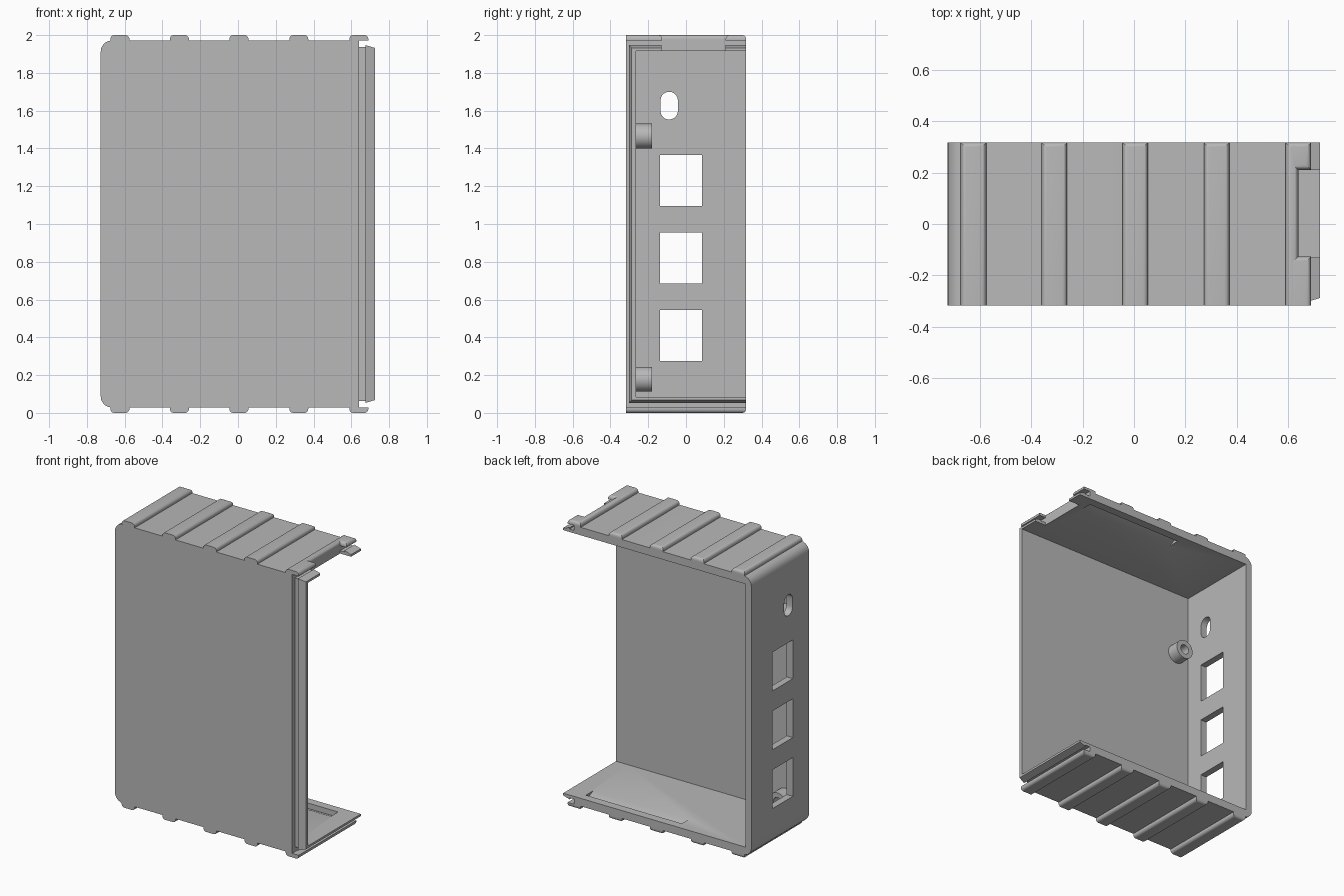
import bpy, bmesh, math
from mathutils import Matrix, Vector

if "Cube" in bpy.data.objects:
    bpy.data.objects.remove(bpy.data.objects["Cube"])

grey = bpy.data.materials.new("plain_grey")
grey.use_nodes = True
colour = (0.48, 0.48, 0.48, 1)
grey.diffuse_color = colour
grey.node_tree.nodes["Principled BSDF"].inputs["Base Color"].default_value = colour


def finish(bm, name):
    bmesh.ops.recalc_face_normals(bm, faces=bm.faces)
    mesh = bpy.data.meshes.new(name)
    bm.to_mesh(mesh)
    bm.free()
    mesh.materials.append(grey)
    ob = bpy.data.objects.new(name, mesh)
    bpy.context.collection.objects.link(ob)
    return ob


def box(name, lo, hi, bevel=0, rule=None, taper=None):
    """Box between two corners; rule picks the edges that get rounded."""
    bm = bmesh.new()
    bmesh.ops.create_cube(bm, size=1)
    lo, hi = Vector(lo), Vector(hi)
    for v in bm.verts:
        v.co = Vector([lo[i] if v.co[i] < 0 else hi[i] for i in range(3)])
        if taper and v.co.x == hi.x:
            v.co.z += taper if v.co.z < 1 else -taper
            if v.co.y == lo.y:
                v.co.y += taper
    if bevel:
        edges = [e for e in bm.edges if rule(*[v.co for v in e.verts])]
        bmesh.ops.bevel(bm, geom=edges, offset=bevel, segments=5,
                        profile=0.5, affect='EDGES')
    return finish(bm, name)


def cylinder(name, radius, x, y0, y1, z):
    bm = bmesh.new()
    bmesh.ops.create_cone(bm, cap_ends=True, segments=40, radius1=radius,
                          radius2=radius, depth=y1 - y0,
                          matrix=Matrix.Translation((x, (y0 + y1) / 2, z))
                          @ Matrix.Rotation(math.pi / 2, 4, 'X'))
    return finish(bm, name)


def prism(name, outline, axis, a, b):
    """Extrude an outline of (y, z) points along x."""
    bm = bmesh.new()
    f = bm.faces.new([bm.verts.new((a, y, z)) for y, z in outline])
    out = bmesh.ops.extrude_face_region(bm, geom=[f])
    bmesh.ops.translate(bm, vec=axis * (b - a),
                        verts=[g for g in out["geom"] if isinstance(g, bmesh.types.BMVert)])
    return finish(bm, name)


def cut(ob, cutter):
    cutter.hide_render = True
    m = ob.modifiers.new("cut", 'BOOLEAN')
    m.operation, m.solver, m.object = 'DIFFERENCE', 'EXACT', cutter
    bpy.context.view_layer.objects.active = ob
    bpy.ops.object.modifier_apply(modifier=m.name)
    bpy.data.objects.remove(cutter)


FRONT, BACK, END = -0.317, 0.318, 0.64
X = Vector((1, 0, 0))
parts = []


def cavity():
    return box("cavity_cutter", (-0.68, -0.265, 0.083), (1, 1, 1.917))


def notch():
    return box("notch_cutter", (END - 0.001, -0.13, 1.9), (1, 0.21, 2.1))


# Shell: rounded at the closed end, open at the back and the other end
shell = box("shell", (-0.727, FRONT, 0.028), (END, BACK, 1.972), 0.06,
            lambda a, b: a.x < 0 and b.x < 0 and a.z == b.z)
cut(shell, cavity())
parts.append(shell)

# Three square openings and one slot in the end wall
for z in (0.41, 0.82, 1.23):
    cut(shell, box("window_cutter", (-0.8, -0.138, z - 0.135), (-0.6, 0.085, z + 0.135)))
cut(shell, box("slot_cutter", (-0.8, -0.135, 1.553), (-0.6, -0.043, 1.7), 0.0455,
               lambda a, b: a.y == b.y and a.z == b.z))

# Sloped latch recesses inside the floor and roof
for s in (-1, 1):
    outline = [(y, 1 + s * h) for y, h in ((0.18, 0.917), (0.26, 0.955), (0.26, 0.9), (0.18, 0.9))]
    cut(shell, prism("latch_cutter", outline, X, -0.15, 0.59))

# Joining tongue and its tapered snap bead
tongue = box("joint_tongue", (END, -0.288, 0.063), (0.675, BACK, 1.937))
bead = box("snap_bead", (0.675, -0.303, 0.053), (0.725, BACK, 1.947), taper=0.015)
for ob in (tongue, bead):
    cut(ob, cavity())
    cut(ob, notch())
    parts.append(ob)


# Raised ribs with rounded edges, above and below
def rib(name, s, x0, x1, y0=FRONT, y1=BACK):
    z0, z1 = sorted((1 + s * 0.972, 1 + s))
    outer = z1 if s > 0 else z0

    def rounded(a, b):
        top = abs(a.z - outer) < 1e-5 and abs(b.z - outer) < 1e-5
        at_front = abs(a.y - FRONT) < 1e-5 and abs(b.y - FRONT) < 1e-5
        return top and not at_front

    parts.append(box(name, (x0, y0, z0), (x1, y1, z1), 0.02, rounded))


for s, side in ((1, "top"), (-1, "bottom")):
    for x in (-0.625, -0.31, 0.005, 0.322):
        rib(side + "_rib", s, x - 0.05, x + 0.05)
rib("bottom_hook", -1, 0.59, 0.69)
rib("top_end_rib", 1, 0.59, END)
rib("top_front_hook", 1, 0.59, 0.69, FRONT, -0.127)
rib("top_back_hook", 1, 0.59, 0.69, 0.21, BACK)

# Hollow screw posts on the inside of the front wall
for z in (0.178, 1.465):
    post = cylinder("screw_post", 0.066, -0.58, -0.266, -0.18, z)
    cut(post, cylinder("post_cutter", 0.033, -0.58, -0.3, -0.1, z))
    parts.append(post)

# Smooth the curves and keep edges sharp
bpy.ops.object.select_all(action='DESELECT')
for ob in parts:
    ob.select_set(True)
bpy.context.view_layer.objects.active = shell
bpy.ops.object.shade_smooth_by_angle(angle=math.radians(30))
